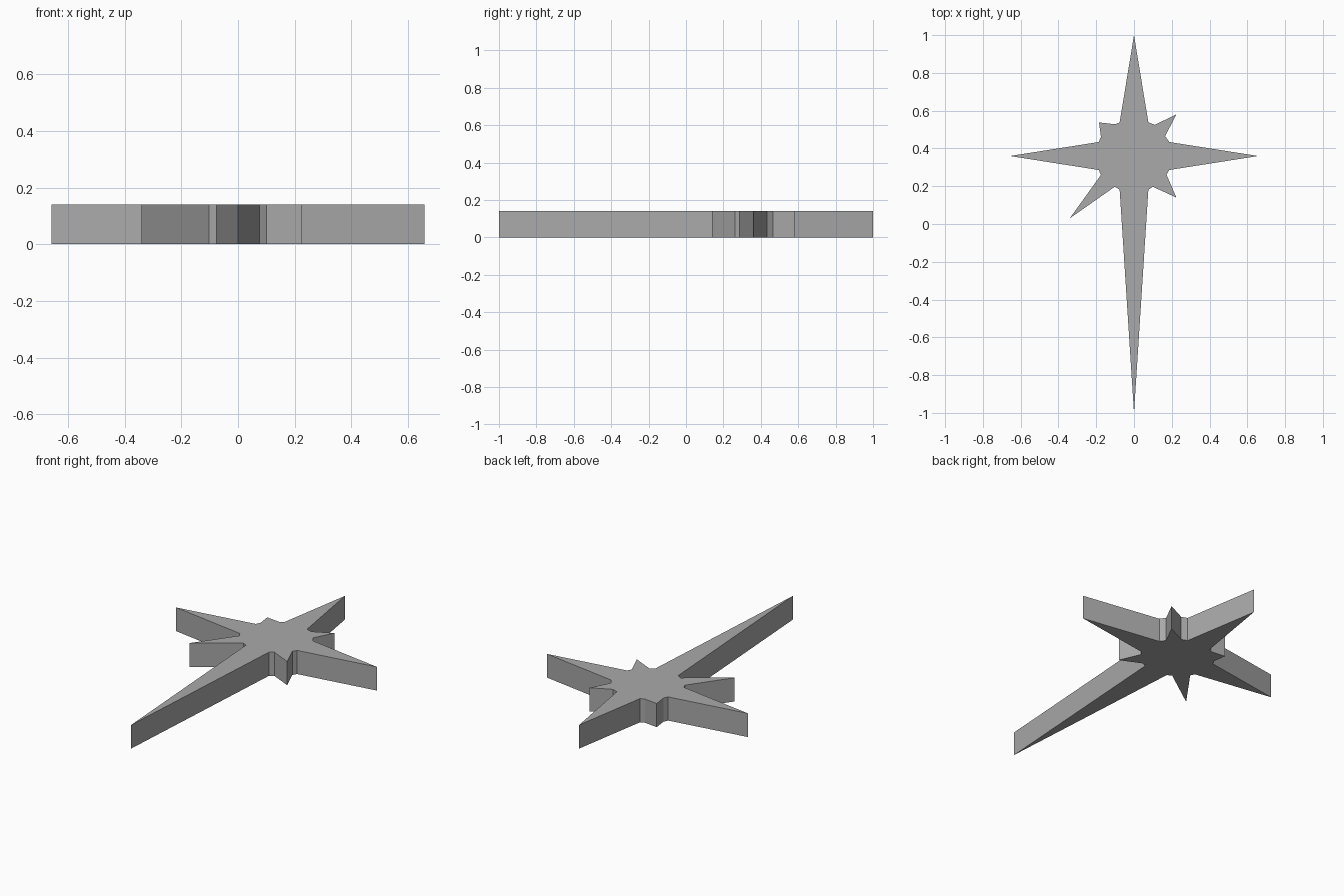
import bpy
import bmesh

cube = bpy.data.objects.get("Cube")
if cube:
    bpy.data.objects.remove(cube, do_unlink=True)

THICKNESS = 0.14
CENTRE_Y = 0.36

# One flat grey for the whole star
grey = bpy.data.materials.new("plain grey")
grey.use_nodes = True
colour = (0.4, 0.4, 0.4, 1)
grey.diffuse_color = colour
grey.node_tree.nodes["Principled BSDF"].inputs["Base Color"].default_value = colour

# Long ray tips: back, left, front, right
long_tips = [(0, 1), (0.658, CENTRE_Y), (0, -1), (-0.658, CENTRE_Y)]

# Short diagonal rays: quadrant signs, tip, notch on the y side, notch on the x side
short_rays = [
    (1, 1, (0.224, 0.58), (0.11, 0.525), (0.165, 0.465)),
    (1, -1, (0.224, 0.14), (0.1, 0.197), (0.172, 0.262)),
    (-1, -1, (-0.34, 0.03), (-0.102, 0.197), (-0.175, 0.26)),
    (-1, 1, (-0.185, 0.538), (-0.1, 0.528), (-0.175, 0.46)),
]

# Walk the outline clockwise, alternating long and short rays
outline = []
for long_tip, (sx, sy, tip, notch_y, notch_x) in zip(long_tips, short_rays):
    root_y = (sx * 0.076, CENTRE_Y + sy * 0.178)
    root_x = (sx * 0.187, CENTRE_Y + sy * 0.074)
    ray = [root_y, notch_y, tip, notch_x, root_x]
    if sx * sy < 0:
        ray.reverse()
    outline += [long_tip] + ray

# Extrude the outline into a flat slab
bm = bmesh.new()
base = bm.faces.new([bm.verts.new((x, y, 0)) for x, y in outline])
raised = bmesh.ops.extrude_face_region(bm, geom=[base], use_keep_orig=True)
top = [v for v in raised["geom"] if isinstance(v, bmesh.types.BMVert)]
bmesh.ops.translate(bm, verts=top, vec=(0, 0, THICKNESS))
bmesh.ops.recalc_face_normals(bm, faces=bm.faces)

mesh = bpy.data.meshes.new("compass_star")
bm.to_mesh(mesh)
bm.free()
mesh.materials.append(grey)
star = bpy.data.objects.new("compass_star", mesh)
bpy.context.collection.objects.link(star)
